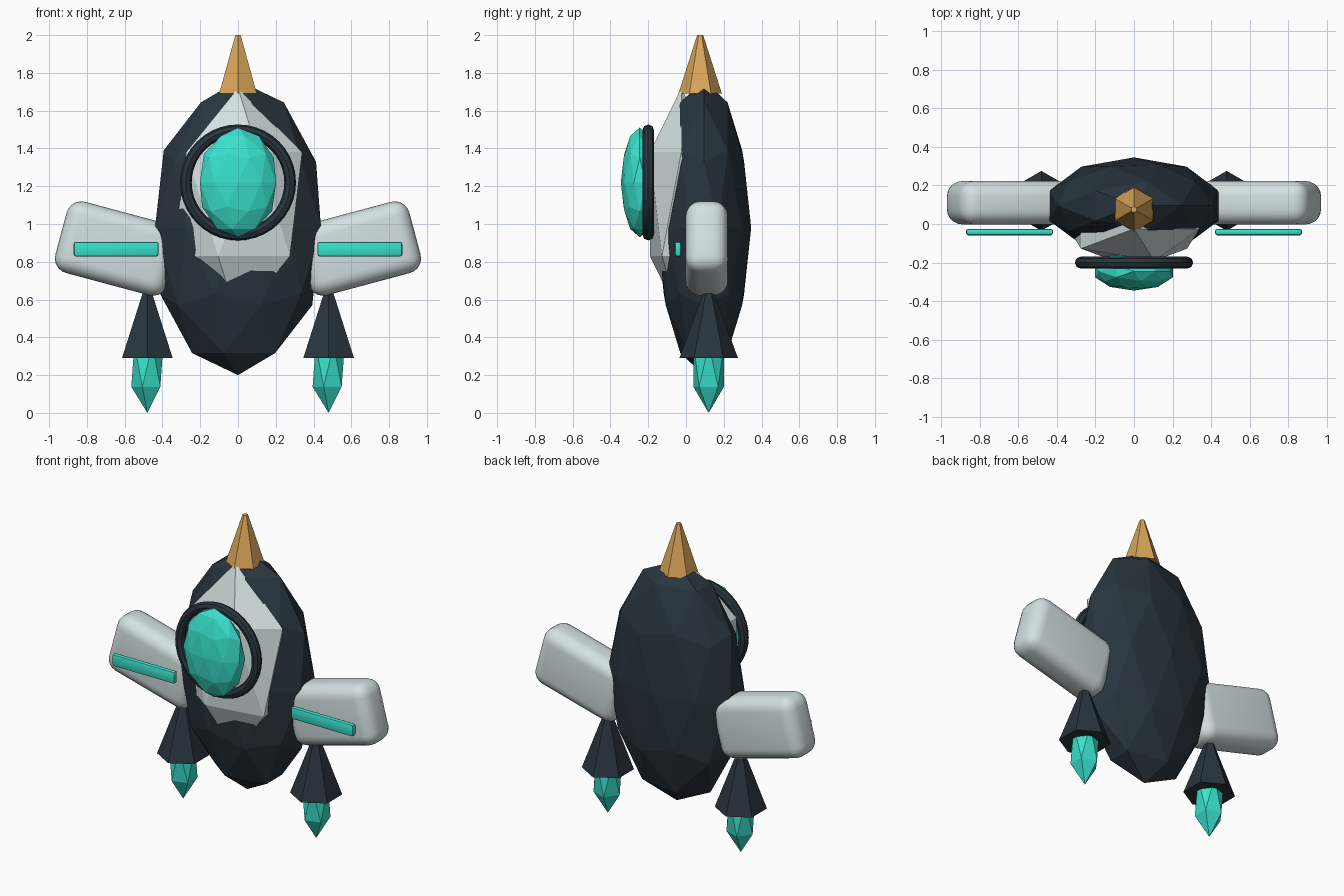
import bpy
from math import radians

if "Cube" in bpy.data.objects:
    bpy.data.objects.remove(bpy.data.objects["Cube"])


def material(name, r, g, b):
    m = bpy.data.materials.new(name)
    m.diffuse_color = (r, g, b, 1)
    m.use_nodes = True
    m.node_tree.nodes["Principled BSDF"].inputs["Base Color"].default_value = m.diffuse_color
    return m


DARK = material("dark_hull", 0.022, 0.035, 0.048)
TEAL = material("teal_glow", 0.04, 0.75, 0.6)
GOLD = material("gold", 0.7, 0.38, 0.1)
PALE = material("pale_panel", 0.66, 0.75, 0.76)


def finish(name, mat):
    ob = bpy.context.object
    ob.name = name
    ob.data.materials.append(mat)
    return ob


def ico(name, mat, subdivisions, loc, radii):
    bpy.ops.mesh.primitive_ico_sphere_add(subdivisions=subdivisions, radius=1, location=loc)
    bpy.context.object.scale = radii
    return finish(name, mat)


def hex_cone(name, mat, x, y, z0, z1, r0, r1):
    bpy.ops.mesh.primitive_cone_add(vertices=6, radius1=r0, radius2=r1, depth=z1 - z0,
                                    location=(x, y, (z0 + z1) / 2))
    return finish(name, mat)


def rounded_box(name, mat, loc, size, tilt, bevel, segments):
    bpy.ops.mesh.primitive_cube_add(size=1, location=loc)
    ob = finish(name, mat)
    ob.scale = size
    bpy.ops.object.transform_apply(location=False, rotation=False, scale=True)
    ob.rotation_euler.y = tilt
    mod = ob.modifiers.new("bevel", "BEVEL")
    mod.width = bevel
    mod.segments = segments
    bpy.ops.object.modifier_apply(modifier=mod.name)
    bpy.ops.object.shade_smooth_by_angle(angle=radians(35))
    return ob


# Faceted hull and pale front panel
ico("hull", DARK, 2, (0, 0.095, 0.98), (0.462, 0.25, 0.78))
ico("front_panel", PALE, 1, (0, -0.025, 1.105), (0.38, 0.195, 0.615))

# Window with its frame
ico("window", TEAL, 2, (0, -0.245, 1.22), (0.212, 0.1, 0.29))
bpy.ops.mesh.primitive_torus_add(major_radius=0.276, minor_radius=0.031, major_segments=40,
                                 minor_segments=8, location=(0, -0.2, 1.22),
                                 rotation=(radians(90), 0, 0))
finish("window_frame", DARK)

# Nose spike
hex_cone("nose", GOLD, 0, 0.075, 1.69, 2.0, 0.115, 0.016)

# Wings, light strips, thrusters and flames on both sides
for side, s in (("left", -1), ("right", 1)):
    rounded_box(side + "_wing", PALE, (s * 0.64, 0.11, 0.87), (0.615, 0.225, 0.39),
                -s * radians(15), 0.08, 5)
    rounded_box(side + "_light_strip", TEAL, (s * 0.645, -0.042, 0.867), (0.45, 0.034, 0.078),
                0, 0.012, 2)
    hex_cone(side + "_thruster", DARK, s * 0.48, 0.12, 0.29, 0.68, 0.155, 0.012)
    ico(side + "_flame", TEAL, 1, (s * 0.48, 0.12, 0.25), (0.095, 0.095, 0.25))
